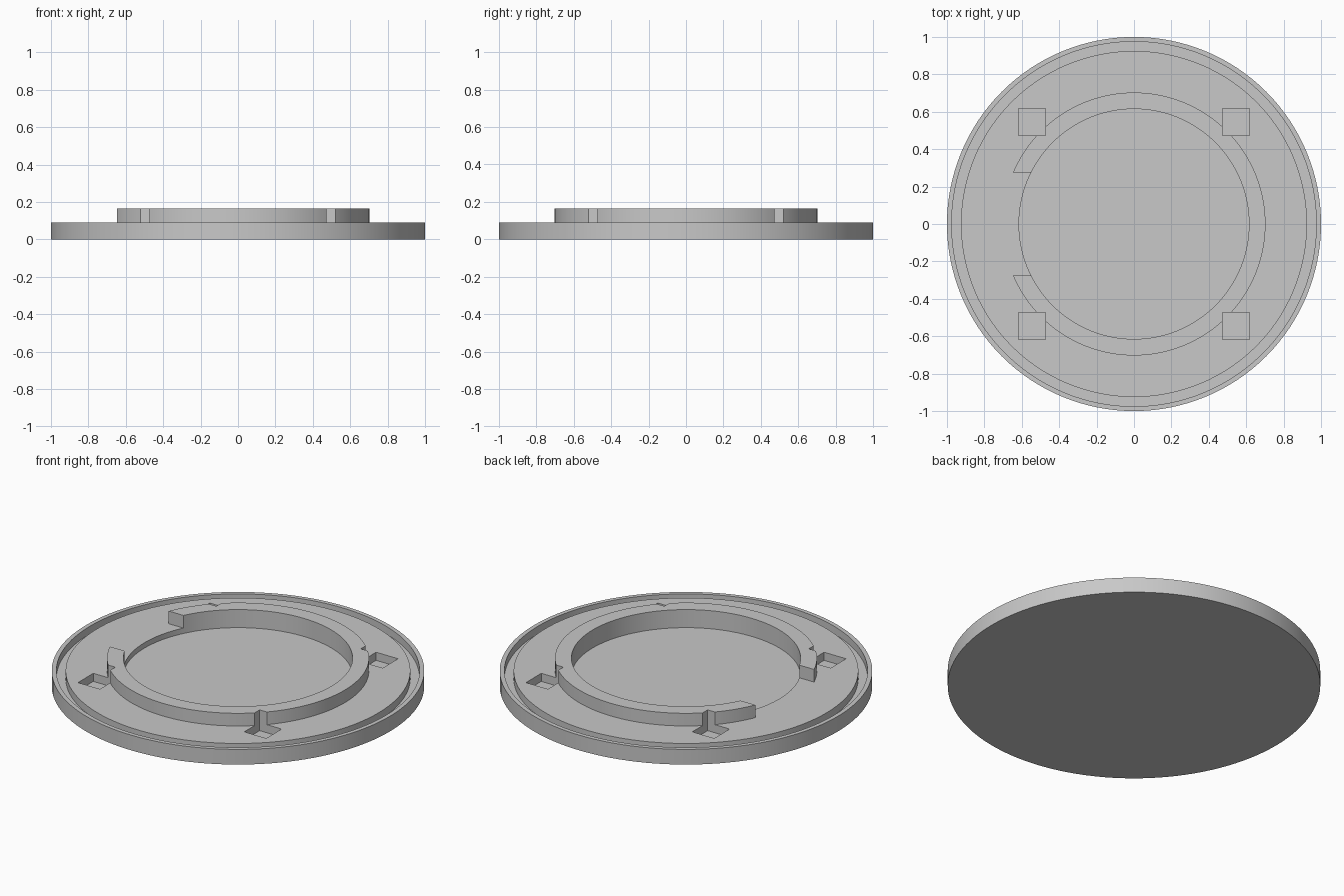
import bpy
import bmesh
import math

SEGMENTS = 128
TOP = 0.09          # upper surface of the plate
RING_TOP = 0.165    # upper surface of the raised ring

if "Cube" in bpy.data.objects:
    bpy.data.objects.remove(bpy.data.objects["Cube"], do_unlink=True)

grey = bpy.data.materials.new("plain grey")
grey.use_nodes = True
grey.diffuse_color = (0.58, 0.58, 0.58, 1)
grey.node_tree.nodes["Principled BSDF"].inputs["Base Color"].default_value = grey.diffuse_color


def add_object(name, bm):
    bmesh.ops.recalc_face_normals(bm, faces=bm.faces)
    mesh = bpy.data.meshes.new(name)
    bm.to_mesh(mesh)
    bm.free()
    mesh.materials.append(grey)
    obj = bpy.data.objects.new(name, mesh)
    bpy.context.collection.objects.link(obj)
    return obj


def lathe(name, profile, closed=False):
    """Turn a (radius, height) profile around the z axis."""
    bm = bmesh.new()
    verts = [bm.verts.new((r, 0, z)) for r, z in profile]
    edges = [bm.edges.new(pair) for pair in zip(verts, verts[1:])]
    if closed:
        edges.append(bm.edges.new((verts[-1], verts[0])))
    bmesh.ops.spin(bm, geom=verts + edges, cent=(0, 0, 0), axis=(0, 0, 1),
                   angle=math.tau, steps=SEGMENTS, use_duplicate=False)
    bmesh.ops.remove_doubles(bm, verts=bm.verts, dist=0.0001)
    return add_object(name, bm)


def box(name, low, high):
    bm = bmesh.new()
    bmesh.ops.create_cube(bm, size=1)
    for v in bm.verts:
        v.co = [b if c > 0 else a for c, a, b in zip(v.co, low, high)]
    obj = add_object(name, bm)
    obj.hide_render = True
    return obj


def cut(target, cutter):
    mod = target.modifiers.new("cut", 'BOOLEAN')
    mod.operation = 'DIFFERENCE'
    mod.solver = 'EXACT'
    mod.object = cutter
    bpy.context.view_layer.objects.active = target
    bpy.ops.object.modifier_apply(modifier=mod.name)


# Round plate with a rim groove and a shallow central recess
plate = lathe("base_plate", [
    (0, 0), (1, 0), (1, TOP), (0.975, TOP), (0.975, 0.045), (0.925, 0.045),
    (0.925, TOP), (0.615, TOP), (0.615, 0.058), (0, 0.058)])

# Raised ring around the recess
ring = lathe("raised_ring", [
    (0.615, TOP), (0.703, TOP), (0.703, RING_TOP), (0.615, RING_TOP)], closed=True)

# Opening in the ring, with parallel ends
cutters = [box("gap_cutter", (-1, -0.275, 0), (-0.3, 0.275, 0.3))]
cut(ring, cutters[0])

# Four square pockets that also notch the ring
for sx in (-1, 1):
    for sy in (-1, 1):
        xs = sorted((sx * 0.473, sx * 0.617))
        ys = sorted((sy * 0.473, sy * 0.617))
        pocket = box("pocket_cutter", (xs[0], ys[0], 0.042), (xs[1], ys[1], 0.3))
        cutters.append(pocket)
        cut(plate, pocket)
        cut(ring, pocket)

for cutter in cutters:
    bpy.data.objects.remove(cutter, do_unlink=True)

# Smooth curved walls, crisp edges
for obj in (plate, ring):
    bpy.ops.object.select_all(action='DESELECT')
    obj.select_set(True)
    bpy.context.view_layer.objects.active = obj
    bpy.ops.object.shade_smooth_by_angle(angle=math.radians(30))
